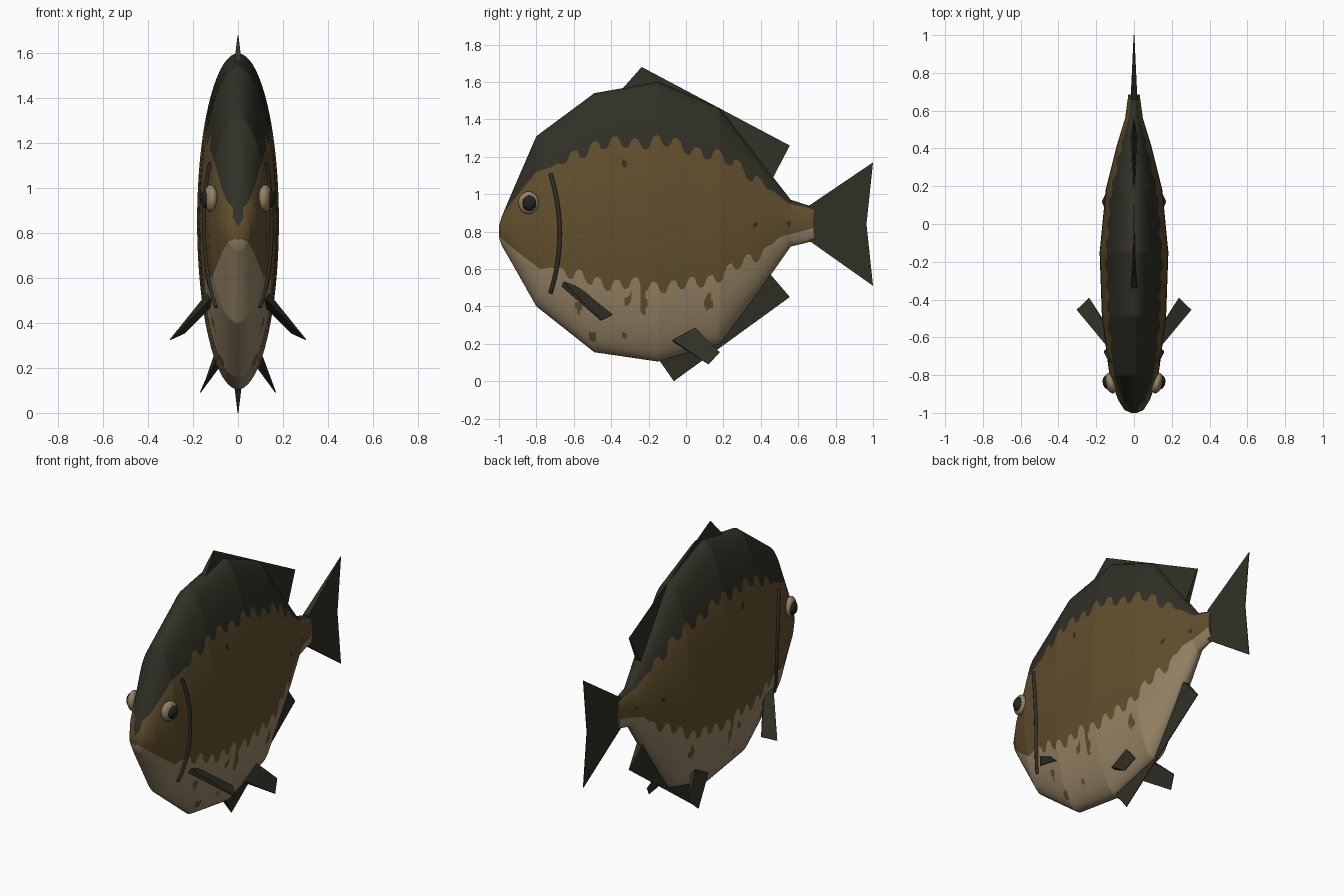
import bpy, bmesh, math
from mathutils import Vector

if "Cube" in bpy.data.objects:
    bpy.data.objects.remove(bpy.data.objects["Cube"], do_unlink=True)


def material(name, rgb):
    m = bpy.data.materials.new(name)
    m.use_nodes = True
    m.diffuse_color = (*rgb, 1)
    bsdf = m.node_tree.nodes["Principled BSDF"]
    bsdf.inputs["Base Color"].default_value = (*rgb, 1)
    bsdf.inputs["Roughness"].default_value = 0.8
    return m


DARK = material("dark olive", (0.030, 0.030, 0.019))
BROWN = material("golden brown", (0.122, 0.079, 0.027))
CREAM = material("pale belly", (0.300, 0.225, 0.130))
BLACK = material("pupil black", (0.016, 0.017, 0.013))

# Body stations: y, bottom z, top z, half width
STATIONS = [(-1, .77, .83, .015), (-.985, .725, .88, .05), (-.93, .63, 1.01, .085),
            (-.8, .40, 1.31, .13), (-.49, .155, 1.54, .17), (-.15, .105, 1.6, .182),
            (.18, .20, 1.46, .15), (.42, .52, 1.15, .09), (.56, .72, .97, .047),
            (.685, .75, .93, .03)]
# Edges of the back and belly colours: y, z
BACK = [(-1, .83), (-.97, .91), (-.8, 1.12), (-.7, 1.15), (-.5, 1.26), (-.15, 1.285),
        (.15, 1.21), (.3, 1.14), (.45, 1.03), (.55, .95), (.685, .92)]
BELLY = [(-1, .775), (-.9, .69), (-.78, .60), (-.7, .61), (-.5, .53), (-.2, .51), (0, .51),
         (.2, .57), (.3, .63), (.42, .70), (.5, .77), (.685, .82)]
# Spots: y, z, radius y, radius z
SPOTS = [(-.57, .4, .025, .035), (-.5, .24, .022, .025), (-.23, .43, .02, .06),
         (-.33, .24, .014, .014), (.12, .42, .022, .04), (-.31, .43, .015, .025),
         (-.33, 1.16, .014, .022), (.37, .84, .012, .012), (.55, .84, .012, .012)]


def interp(table, y):
    y = min(max(y, table[0][0]), table[-1][0])
    for a, b in zip(table, table[1:]):
        if y <= b[0]:
            t = (y - a[0]) / (b[0] - a[0])
            return [p + (q - p) * t for p, q in zip(a[1:], b[1:])]


def surface_x(y, z):
    lo, hi, w = interp(STATIONS, y)
    c = (2 * z - lo - hi) / (hi - lo)
    return w * math.sqrt(max(0, 1 - c * c))


def scallop(y, period, phase):
    fade = max(0, min(1, (y + .72) / .1, (.48 - y) / .1))
    a = math.tau * (y - phase) / period
    return fade * (.03 * math.tanh(2 * math.cos(a)) + .012 * math.sin(a * .37))


def add_object(name, bm, mats, smooth):
    bmesh.ops.recalc_face_normals(bm, faces=bm.faces)
    mesh = bpy.data.meshes.new(name)
    bm.to_mesh(mesh)
    bm.free()
    ob = bpy.data.objects.new(name, mesh)
    bpy.context.collection.objects.link(ob)
    for m in mats:
        mesh.materials.append(m)
    if smooth:
        bpy.ops.object.select_all(action='DESELECT')
        ob.select_set(True)
        bpy.context.view_layer.objects.active = ob
        bpy.ops.object.shade_smooth_by_angle(angle=math.radians(40))
    return ob


# Body: half loft whose rows follow the colour edges, then mirrored
def build_body():
    bm = bmesh.new()
    ys = sorted({s[0] for s in STATIONS} | {round(-.98 + i * .0125, 4) for i in range(133)})
    bands = (14, 20, 10)
    rings = []
    for y in ys:
        lo, hi, w = interp(STATIONS, y)
        mid, h = (lo + hi) / 2, (hi - lo) / 2
        cuts = [0]
        for z in (interp(BELLY, y)[0] + scallop(y, .1, -.07),
                  interp(BACK, y)[0] + scallop(y, .11, -.16)):
            cuts.append(math.acos(max(-.999, min(.999, (mid - z) / h))))
        cuts.append(math.pi)
        angles = [cuts[b] + (cuts[b + 1] - cuts[b]) * i / n
                  for b, n in enumerate(bands) for i in range(n)] + [math.pi]
        rings.append([bm.verts.new((w * math.sin(a), y, mid - h * math.cos(a))) for a in angles])
    for r, s in zip(rings, rings[1:]):
        for i in range(sum(bands)):
            f = bm.faces.new((r[i], r[i + 1], s[i + 1], s[i]))
            band = 0 if i < bands[0] else 1 if i < bands[0] + bands[1] else 2
            c = f.calc_center_median()
            if band < 2 and any(((c.y - y) / a) ** 2 + ((c.z - z) / b) ** 2 < 1
                                for y, z, a, b in SPOTS):
                band += 1
            f.material_index = band
    for ring in (rings[0], rings[-1]):
        bm.faces.new(ring).material_index = 1
    ob = add_object("body", bm, (CREAM, BROWN, DARK), True)
    mirror = ob.modifiers.new("mirror", 'MIRROR')
    mirror.merge_threshold = .0005


# Fins: wedges, thick along the root and thin along the tip
def fin(name, root, tip, thick):
    bm = bmesh.new()
    root, tip = [Vector(p) for p in root], [Vector(p) for p in tip]
    n = (root[-1] - root[0]).cross(tip[0] - root[0]).normalized()
    loops = [[bm.verts.new(p + n * d) for p in row]
             for row, d in ((root, thick), (tip, .002), (tip, -.002), (root, -thick))]
    for a, b in zip(loops, loops[1:] + loops[:1]):
        for i in range(len(root) - 1):
            bm.faces.new((a[i], a[i + 1], b[i + 1], b[i]))
    for end in (0, -1):
        bm.faces.new([row[end] for row in loops])
    add_object(name, bm, (DARK,), False)


def ball(name, centre, radii, turn, mat):
    bpy.ops.mesh.primitive_uv_sphere_add(segments=24, ring_count=12, location=centre)
    ob = bpy.context.object
    ob.name, ob.scale, ob.rotation_euler.z = name, radii, turn
    ob.data.materials.append(mat)
    bpy.ops.object.shade_smooth()


def gill(name, side):
    curve = bpy.data.curves.new(name, 'CURVE')
    curve.dimensions = '3D'
    curve.bevel_depth, curve.bevel_resolution = .011, 2
    curve.use_fill_caps = True
    spline = curve.splines.new('POLY')
    count = 17
    spline.points.add(count - 1)
    for i, p in enumerate(spline.points):
        t = 2 * i / (count - 1) - 1
        y, z = -.675 - .05 * t * t, .79 + .32 * t
        p.co = (side * (surface_x(y, z) + .002), y, z, 1)
    curve.materials.append(DARK)
    bpy.context.collection.objects.link(bpy.data.objects.new(name, curve))


build_body()
fin("dorsal_fin", [(0, -.37, 1.53), (0, .44, 1.04)], [(0, -.237, 1.68), (0, .555, 1.26)], .02)
fin("anal_fin", [(0, -.17, .15), (0, .44, .585)], [(0, -.065, 0), (0, .555, .45)], .02)
fin("tail_fin", [(0, .66, .94), (0, .66, .84), (0, .66, .75)],
    [(0, 1, 1.17), (0, .965, .84), (0, 1, .51)], .018)

for side, label in ((1, "left"), (-1, "right")):
    def flip(*points):
        return [(side * x, y, z) for x, y, z in points]
    fin(label + "_pectoral_fin", flip((.13, -.66, .52), (.12, -.58, .49)),
        flip((.303, -.455, .325), (.237, -.392, .355)), .016)
    fin(label + "_pelvic_fin", flip((.09, -.07, .215), (.085, .05, .28)),
        flip((.168, .12, .09), (.14, .18, .155)), .014)
    gill(label + "_gill_edge", side)
    ball(label + "_eye", (side * .122, -.842, .955), (.03, .056, .06), side * -.25, CREAM)
    ball(label + "_pupil", (side * .136, -.838, .952), (.03, .04, .043), side * -.25, BLACK)
